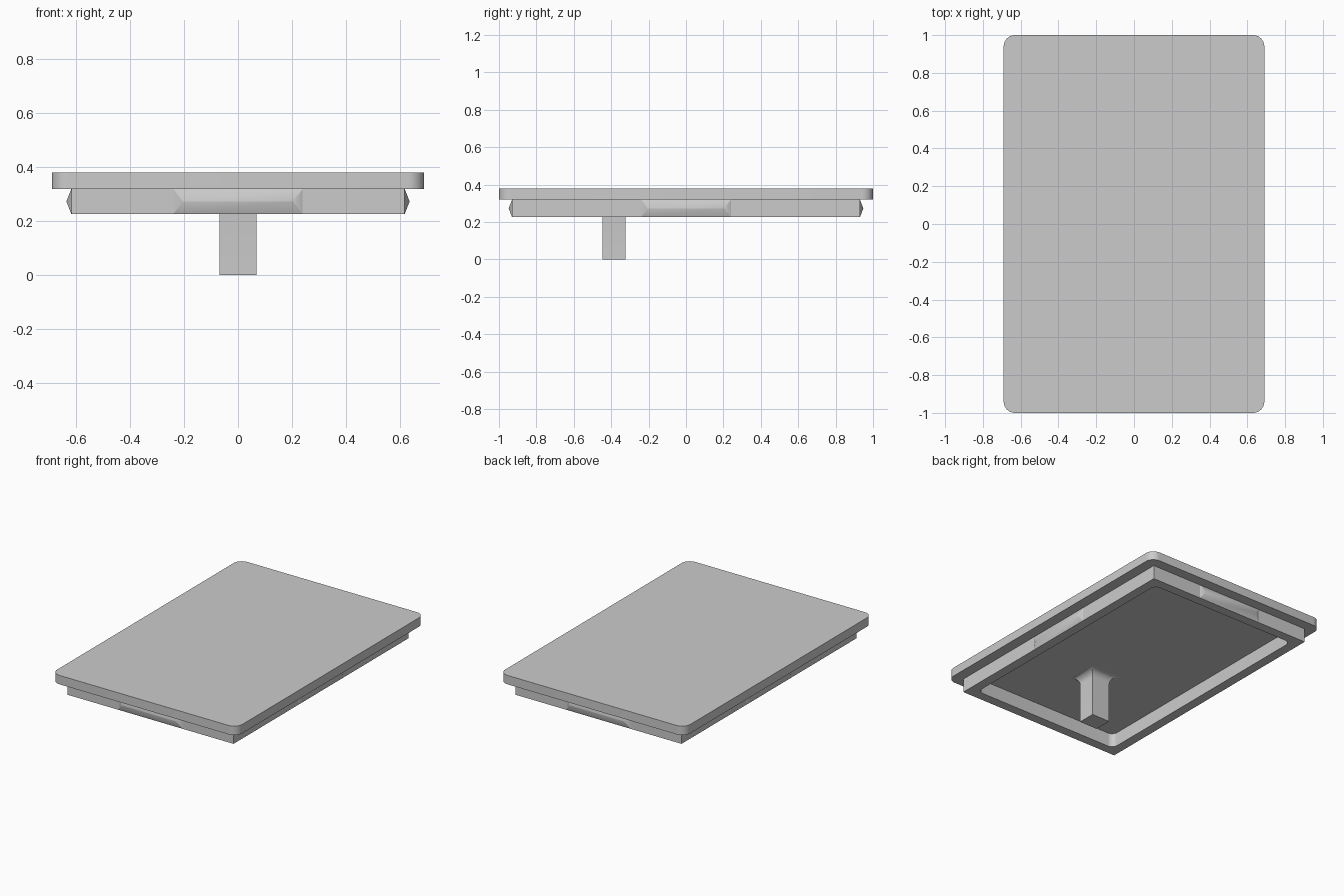
import bpy
import bmesh
from math import cos, sin, pi, radians
from mathutils import Matrix

if "Cube" in bpy.data.objects:
    bpy.data.objects.remove(bpy.data.objects["Cube"])

grey = bpy.data.materials.new("plain_grey")
grey.use_nodes = True
grey.diffuse_color = (0.6, 0.6, 0.6, 1)
grey.node_tree.nodes["Principled BSDF"].inputs["Base Color"].default_value = (0.6, 0.6, 0.6, 1)

LID_X, LID_Y = 0.69, 1.0
RIM_X, RIM_Y = 0.618, 0.93
WALL = 0.065
TOP, LID_BOTTOM, RIM_BOTTOM = 0.38, 0.32, 0.226


def outline(hx, hy, radius=0, steps=8):
    """Rectangle outline, with rounded corners when a radius is given."""
    if not radius:
        return [(hx, hy), (-hx, hy), (-hx, -hy), (hx, -hy)]
    points = []
    for q, (sx, sy) in enumerate([(1, 1), (-1, 1), (-1, -1), (1, -1)]):
        for i in range(steps + 1):
            a = (q + i / steps) * pi / 2
            points.append((sx * (hx - radius) + radius * cos(a),
                           sy * (hy - radius) + radius * sin(a)))
    return points


def finish(obj):
    bpy.ops.object.select_all(action="DESELECT")
    obj.select_set(True)
    bpy.context.view_layer.objects.active = obj
    if obj.type == "CURVE":
        bpy.ops.object.convert(target="MESH")
        obj = bpy.context.object
    obj.data.materials.clear()
    obj.data.materials.append(grey)
    bpy.ops.object.shade_smooth_by_angle(angle=radians(30))


def extruded(name, outlines, z0, z1):
    """Filled flat outlines (inner ones become holes) extruded from z0 to z1."""
    curve = bpy.data.curves.new(name, "CURVE")
    curve.dimensions = "2D"
    curve.fill_mode = "BOTH"
    curve.extrude = (z1 - z0) / 2
    for points in outlines:
        spline = curve.splines.new("POLY")
        spline.points.add(len(points) - 1)
        for p, (x, y) in zip(spline.points, points):
            p.co = (x, y, 0, 1)
        spline.use_cyclic_u = True
    obj = bpy.data.objects.new(name, curve)
    obj.location.z = (z0 + z1) / 2
    bpy.context.collection.objects.link(obj)
    finish(obj)


def lofted(name, rings, matrix=Matrix()):
    """Solid joining a stack of rectangles given as (half x, half y, z)."""
    bm = bmesh.new()
    loops = [[bm.verts.new((x, y, z)) for x, y in outline(hx, hy)] for hx, hy, z in rings]
    for a, b in zip(loops, loops[1:]):
        for i in range(4):
            j = (i + 1) % 4
            bm.faces.new((a[i], a[j], b[j], b[i]))
    bm.faces.new(loops[0][::-1])
    bm.faces.new(loops[-1])
    bmesh.ops.remove_doubles(bm, verts=bm.verts, dist=1e-5)
    bmesh.ops.recalc_face_normals(bm, faces=bm.faces)
    bm.transform(matrix)
    mesh = bpy.data.meshes.new(name)
    bm.to_mesh(mesh)
    bm.free()
    obj = bpy.data.objects.new(name, mesh)
    bpy.context.collection.objects.link(obj)
    finish(obj)


# Lid plate and the hollow rim below it
extruded("lid_plate", [outline(LID_X, LID_Y, 0.06)], LID_BOTTOM, TOP)
extruded("rim", [outline(RIM_X, RIM_Y), outline(RIM_X - WALL, RIM_Y - WALL, 0.04)],
         RIM_BOTTOM, LID_BOTTOM)

# Ridged snap bumps in the middle of each rim side
half = (LID_BOTTOM - RIM_BOTTOM) / 2
for i, (side, reach) in enumerate([("front", RIM_Y), ("left", RIM_X),
                                   ("back", RIM_Y), ("right", RIM_X)]):
    place = (Matrix.Rotation(i * pi / 2, 4, "Z")
             @ Matrix.Translation((0, -reach, RIM_BOTTOM + half))
             @ Matrix.Rotation(pi / 2, 4, "X"))
    lofted("snap_bump_" + side, [(0.24, half, -0.01), (0.24, half, 0), (0.205, 0.0005, 0.018)], place)

# Square post with a curved flare where it meets the lid
FLARE = 0.05
rings = [(0.068, 0.061, 0)]
for i in range(9):
    a = i / 8 * pi / 2
    grow = FLARE * (1 - cos(a))
    rings.append((0.068 + grow, 0.061 + grow, LID_BOTTOM - FLARE + FLARE * sin(a)))
lofted("post", rings, Matrix.Translation((0, -0.385, 0)))
